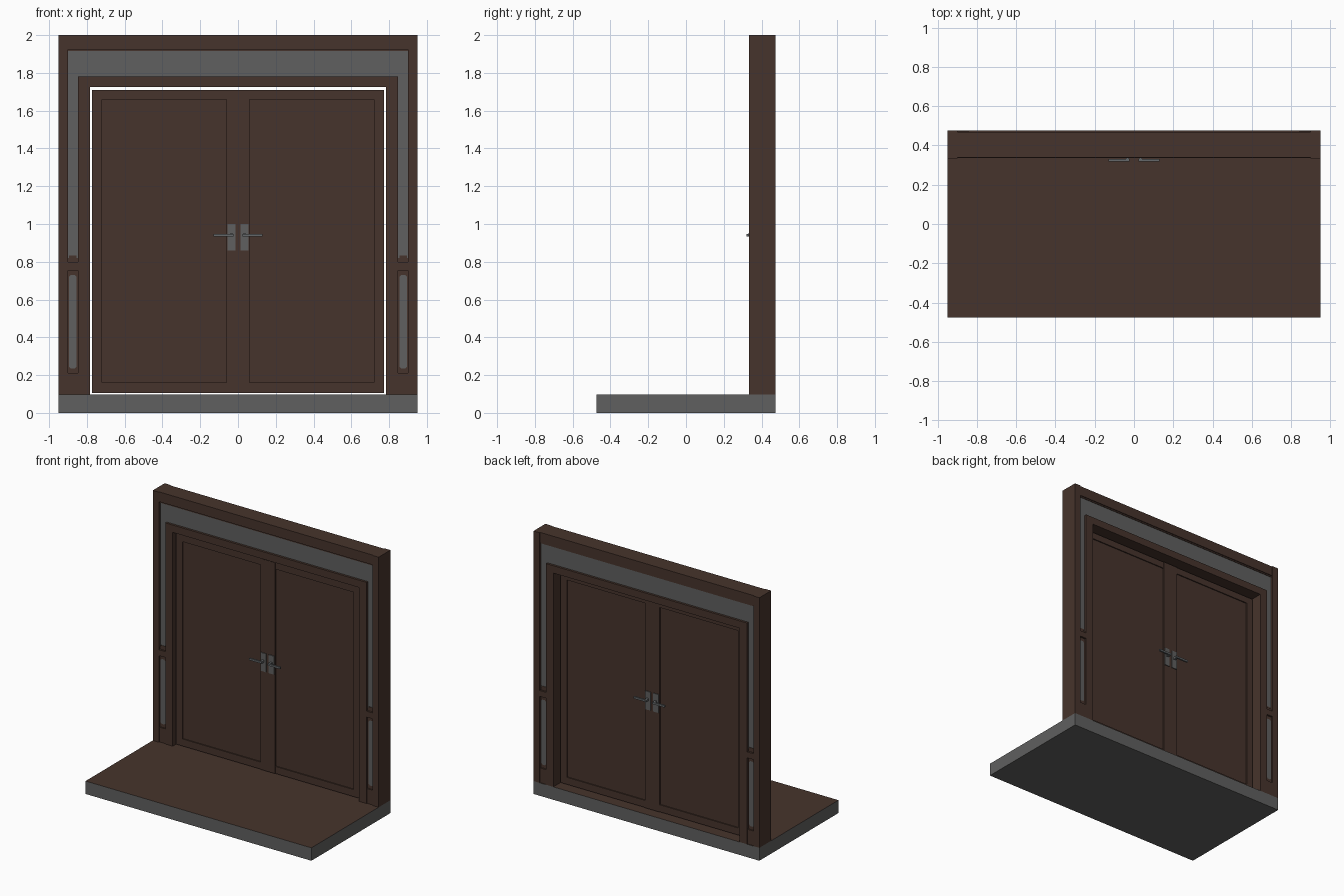
import bpy

if "Cube" in bpy.data.objects:
    bpy.data.objects.remove(bpy.data.objects["Cube"])

def material(name, rgb):
    m = bpy.data.materials.new(name)
    m.diffuse_color = (*rgb, 1)
    m.use_nodes = True
    m.node_tree.nodes["Principled BSDF"].inputs["Base Color"].default_value = m.diffuse_color
    return m

WOOD = material("dark_wood", (0.062, 0.034, 0.025))
GRAY = material("plaster_gray", (0.117, 0.117, 0.115))
METAL = material("handle_metal", (0.13, 0.14, 0.145))

def box(name, x0, x1, y0, y1, z0, z1, mat):
    v = [(x, y, z) for x in (x0, x1) for y in (y0, y1) for z in (z0, z1)]
    f = [(0, 1, 3, 2), (4, 6, 7, 5), (0, 4, 5, 1), (2, 3, 7, 6), (0, 2, 6, 4), (1, 5, 7, 3)]
    me = bpy.data.meshes.new(name)
    me.from_pydata(v, [], f)
    me.materials.append(mat)
    ob = bpy.data.objects.new(name, me)
    bpy.context.collection.objects.link(ob)
    return ob

def pair(name, x0, x1, *rest):
    box(name + "_right", x0, x1, *rest)
    box(name + "_left", -x1, -x0, *rest)

def plate(name, x0, x1, z0, z1, y, c, mat, flip):
    # thin inset panel with clipped corners
    p = [(x0 + c, z0), (x1 - c, z0), (x1, z0 + c), (x1, z1 - c),
         (x1 - c, z1), (x0 + c, z1), (x0, z1 - c), (x0, z0 + c)]
    if flip:
        p.reverse()
    me = bpy.data.meshes.new(name)
    me.from_pydata([(a, y, b) for a, b in p], [], [tuple(range(8))])
    me.materials.append(mat)
    bpy.context.collection.objects.link(bpy.data.objects.new(name, me))

# floor slab: gray with a wooden top face
slab = box("floor_slab", -.95, .95, -.475, .475, 0, .098, GRAY)
slab.data.materials.append(WOOD)
for f in slab.data.polygons:
    if f.center.z > .09:
        f.material_index = 1

# outer posts and top beam
pair("outer_post", .9, .95, .333, .475, .098, 2, WOOD)
box("top_beam", -.9, .9, .338, .468, 1.925, 2, WOOD)
box("beam_moulding", -.9, .9, .346, .462, 1.915, 1.925, WOOD)

# gray wall around the doorway
box("wall_header", -.9, .9, .352, .458, 1.775, 1.915, GRAY)
pair("wall_side", .845, .9, .352, .458, .82, 1.775, GRAY)

# wainscot on the narrow side walls
pair("wainscot", .845, .9, .35, .46, .098, .82, WOOD)
pair("wainscot_cap", .855, .895, .349, .461, .82, .832, WOOD)
pair("chair_rail", .845, .9, .336, .474, .755, .8, WOOD)
pair("baseboard", .845, .9, .34, .47, .098, .21, WOOD)
for y, flip in ((.3485, False), (.4615, True)):
    for s in (-1, 1):
        a, b = sorted((s * .855, s * .895))
        plate("wainscot_inset", a, b, .235, .73, y, .01, GRAY, flip)

# door frame
pair("frame_jamb", .784, .846, .335, .475, .098, 1.78, WOOD)
box("frame_head", -.784, .784, .335, .475, 1.724, 1.78, WOOD)

# double door with raised stiles and rails
F, B = .362, .402
pair("door_panel", .06, .72, F + .008, B - .008, .15, 1.67, WOOD)
pair("door_outer_stile", .72, .774, F, B, .106, 1.71, WOOD)
box("door_meeting_stile", -.06, .06, F - .004, B + .004, .106, 1.71, WOOD)
pair("door_top_rail", .06, .72, F, B, 1.66, 1.71, WOOD)
pair("door_bottom_rail", .06, .72, F, B, .106, .16, WOOD)

# handles on both door faces
for side, y, d in (("front", F - .004, -1), ("back", B + .004, 1)):
    def span(a, b):
        return sorted((y + d * a, y + d * b))
    pair("handle_plate_" + side, .012, .056, *span(0, .006), .86, 1.0, GRAY)
    pair("handle_neck_" + side, .026, .042, *span(.006, .03), .933, .949, METAL)
    pair("handle_lever_" + side, .024, .13, *span(.026, .039), .934, .948, METAL)
